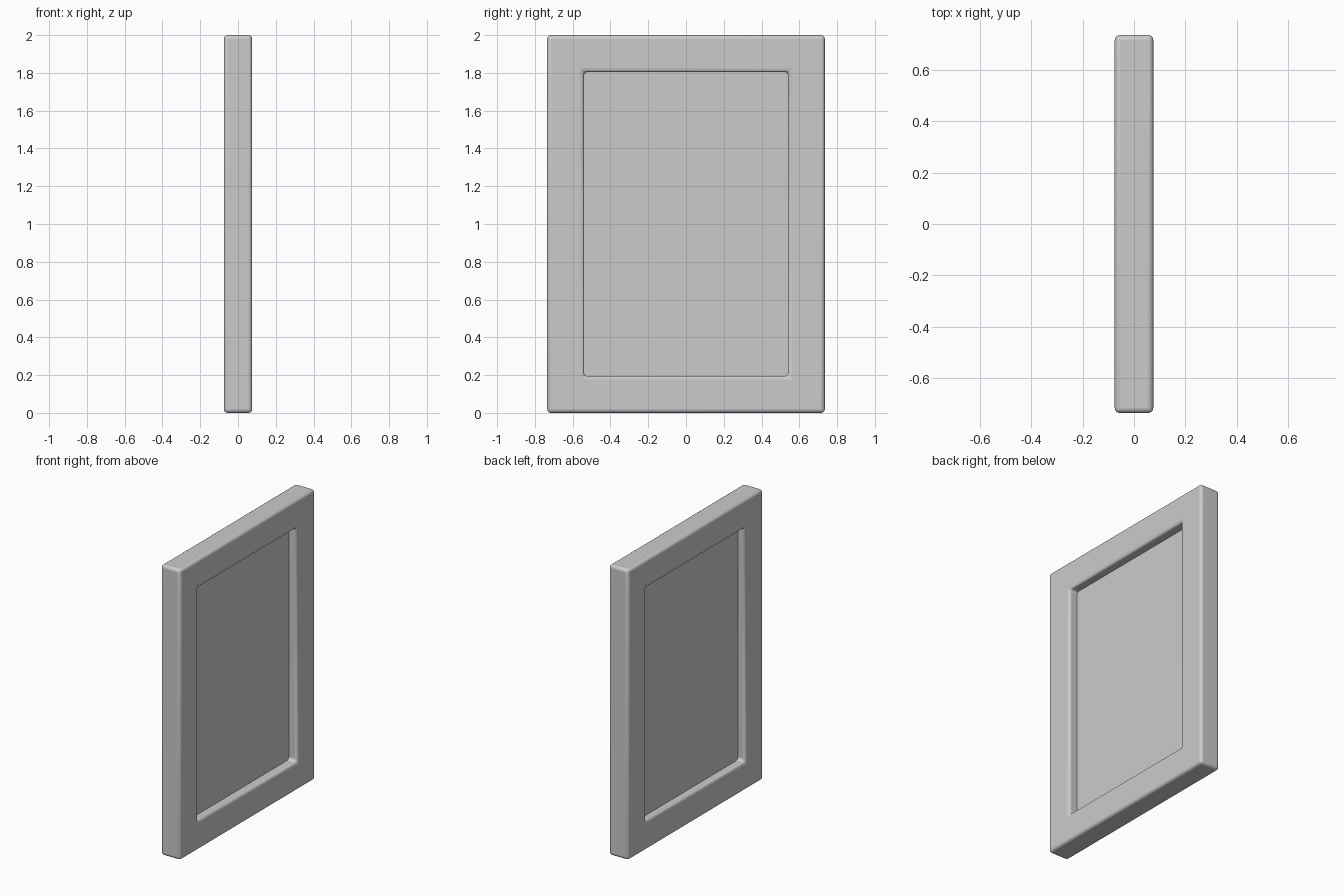
import bpy, bmesh

if "Cube" in bpy.data.objects:
    bpy.data.objects.remove(bpy.data.objects["Cube"])

HALF_W, TOP, HALF_T, RAIL = 0.735, 2.0, 0.075, 0.195


def make_object(name, bm):
    bmesh.ops.recalc_face_normals(bm, faces=bm.faces)
    mesh = bpy.data.meshes.new(name)
    bm.to_mesh(mesh)
    bm.free()
    obj = bpy.data.objects.new(name, mesh)
    bpy.context.collection.objects.link(obj)
    return obj


def rect(bm, x, inset):
    w = HALF_W - inset
    return [bm.verts.new((x, y, z)) for y, z in
            ((-w, inset), (w, inset), (w, TOP - inset), (-w, TOP - inset))]


def bridge(bm, a, b):
    for i in range(4):
        j = (i + 1) % 4
        bm.faces.new((a[i], a[j], b[j], b[i]))


# Frame: rectangular section swept round four corners, all edges rounded
bm = bmesh.new()
loops = [rect(bm, x, i) for x, i in
         ((HALF_T, 0), (-HALF_T, 0), (-HALF_T, RAIL), (HALF_T, RAIL))]
for k in range(4):
    bridge(bm, loops[k], loops[(k + 1) % 4])
frame = make_object("window_frame", bm)
bevel = frame.modifiers.new("Rounded edges", 'BEVEL')
bevel.width = 0.02
bevel.segments = 4
bevel.limit_method = 'ANGLE'

# Pane: thin slab tucked slightly into the frame
bm = bmesh.new()
front, back = rect(bm, 0.01, RAIL - 0.02), rect(bm, -0.018, RAIL - 0.02)
bridge(bm, front, back)
bm.faces.new(front)
bm.faces.new(back)
make_object("window_pane", bm)

# Smooth shading on the rounded frame
bpy.ops.object.select_all(action='DESELECT')
frame.select_set(True)
bpy.context.view_layer.objects.active = frame
bpy.ops.object.shade_smooth_by_angle()
